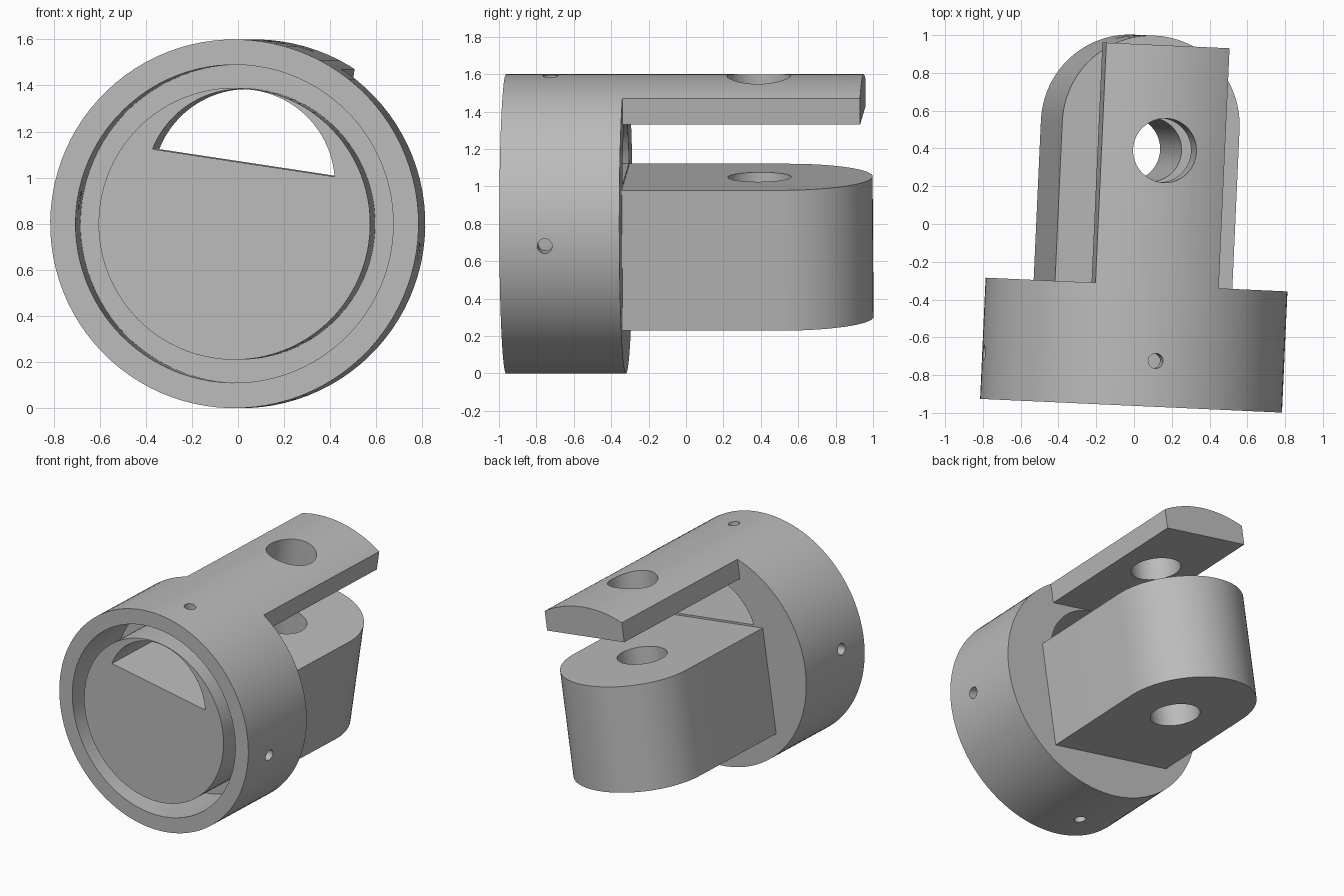
import bpy, bmesh, math
from mathutils import Matrix, Vector

cube = bpy.data.objects.get("Cube")
if cube:
    bpy.data.objects.remove(cube, do_unlink=True)

# Main dimensions, in a frame whose y axis runs along the barrel
FRONT, SHOULDER, TONGUE_END = -0.963, -0.321, 0.951
OUTER, BORE, PLUG, GAP_FLOOR = 0.8, 0.69, 0.59, -0.49
TONGUE_HALF, TONGUE_UNDER = 0.33, 0.588
LUG_HALF, LUG_TOP, LUG_BOTTOM, LUG_ARC = 0.475, 0.253, -0.506, 0.525
PIN_Y, PIN_R = 0.395, 0.17
SCREW_Y, SCREW_R = -0.72, 0.04

# The whole part is slightly yawed and rolled
placement = (Matrix.Translation((0.028, 0, OUTER))
             @ Matrix.Rotation(math.radians(-2.6), 4, 'Z')
             @ Matrix.Rotation(math.radians(8.6), 4, 'Y'))

grey = bpy.data.materials.new("plain grey")
grey.use_nodes = True
grey.diffuse_color = (0.5, 0.5, 0.5, 1)
grey.node_tree.nodes["Principled BSDF"].inputs["Base Color"].default_value = (0.5, 0.5, 0.5, 1)


def finish_mesh(name, bm):
    bmesh.ops.recalc_face_normals(bm, faces=bm.faces)
    mesh = bpy.data.meshes.new(name)
    bm.to_mesh(mesh)
    bm.free()
    mesh.materials.append(grey)
    obj = bpy.data.objects.new(name, mesh)
    bpy.context.collection.objects.link(obj)
    return obj


def prism(name, outline, start, end, axis):
    """Extrude a 2D outline along the y or z axis."""
    place = {'Y': lambda a, b, t: (a, t, b), 'Z': lambda a, b, t: (a, b, t)}[axis]
    bm = bmesh.new()
    face = bm.faces.new([bm.verts.new(place(a, b, start)) for a, b in outline])
    moved = bmesh.ops.extrude_face_region(bm, geom=[face], use_keep_orig=True)
    verts = [g for g in moved["geom"] if isinstance(g, bmesh.types.BMVert)]
    bmesh.ops.translate(bm, verts=verts, vec=Vector(place(0, 0, end - start)))
    return finish_mesh(name, bm)


def arc(cx, cy, radius, a0, a1, steps):
    return [(cx + radius * math.cos(a0 + (a1 - a0) * i / steps),
             cy + radius * math.sin(a0 + (a1 - a0) * i / steps)) for i in range(steps + 1)]


def circle(cx, cy, radius, steps):
    return arc(cx, cy, radius, 0, math.tau, steps)[:-1]


def lathe(name, profile, steps):
    """Spin a closed (radius, y) profile about the y axis."""
    bm = bmesh.new()
    verts = [bm.verts.new((r, y, 0)) for r, y in profile]
    edges = [bm.edges.new(pair) for pair in zip(verts, verts[1:])]
    bmesh.ops.spin(bm, geom=verts + edges, cent=(0, 0, 0), axis=(0, 1, 0),
                   angle=math.tau, steps=steps, use_merge=True)
    bmesh.ops.remove_doubles(bm, verts=bm.verts, dist=0.0001)
    return finish_mesh(name, bm)


def cut(obj, cutters):
    for cutter in cutters:
        cutter.hide_render = True
        mod = obj.modifiers.new("cut", 'BOOLEAN')
        mod.operation, mod.solver, mod.object = 'DIFFERENCE', 'EXACT', cutter
    bpy.context.view_layer.update()
    result = obj.evaluated_get(bpy.context.evaluated_depsgraph_get())
    mesh = bpy.data.meshes.new_from_object(result)
    obj.modifiers.clear()
    obj.data = mesh


# Barrel with annular groove around a flush plug, long enough for the tongue
barrel = lathe("barrel_and_tongue", [
    (0, FRONT), (PLUG, FRONT), (PLUG, GAP_FLOOR), (BORE, GAP_FLOOR),
    (BORE, FRONT), (OUTER, FRONT), (OUTER, TONGUE_END), (0, TONGUE_END)], 96)

# Everything behind the shoulder goes, except the tongue
w, h = TONGUE_HALF, TONGUE_UNDER
tongue_cutter = prism("tongue_cutter", [
    (-1, -1), (1, -1), (1, 1), (w, 1), (w, h), (-w, h), (-w, 1), (-1, 1)],
    SHOULDER, 1.2, 'Y')

# Half-moon window through the plug
moon_r, moon_z, moon_floor = 0.41, 0.176, 0.267
a = math.asin((moon_floor - moon_z) / moon_r)
window_cutter = prism("window_cutter", arc(0, moon_z, moon_r, a, math.pi - a, 40),
                      -1.1, -0.2, 'Y')

# Pin hole through tongue and lug
pin_cutter = prism("pin_cutter", circle(0, PIN_Y, PIN_R, 48), -1, 1, 'Z')

# Four set-screw holes around the barrel wall
screw_cutters = []
for i in range(4):
    screw = prism("screw_cutter", circle(0, SCREW_Y, SCREW_R, 20), 0.64, 1, 'Z')
    screw.data.transform(Matrix.Rotation(i * math.pi / 2, 4, 'Y'))
    screw_cutters.append(screw)

cut(barrel, [tongue_cutter, window_cutter, pin_cutter] + screw_cutters)

# Lug: thick block with a rounded end
lug = prism("lug", [(-LUG_HALF, SHOULDER - 0.02), (LUG_HALF, SHOULDER - 0.02)]
            + arc(0, LUG_ARC, LUG_HALF, 0, math.pi, 48), LUG_BOTTOM, LUG_TOP, 'Z')
cut(lug, [pin_cutter])

for cutter in [tongue_cutter, window_cutter, pin_cutter] + screw_cutters:
    bpy.data.objects.remove(cutter, do_unlink=True)

# Place and shade
bpy.ops.object.select_all(action='DESELECT')
for part in (barrel, lug):
    part.matrix_world = placement
    part.select_set(True)
bpy.context.view_layer.objects.active = barrel
bpy.ops.object.shade_smooth_by_angle(angle=math.radians(30))
